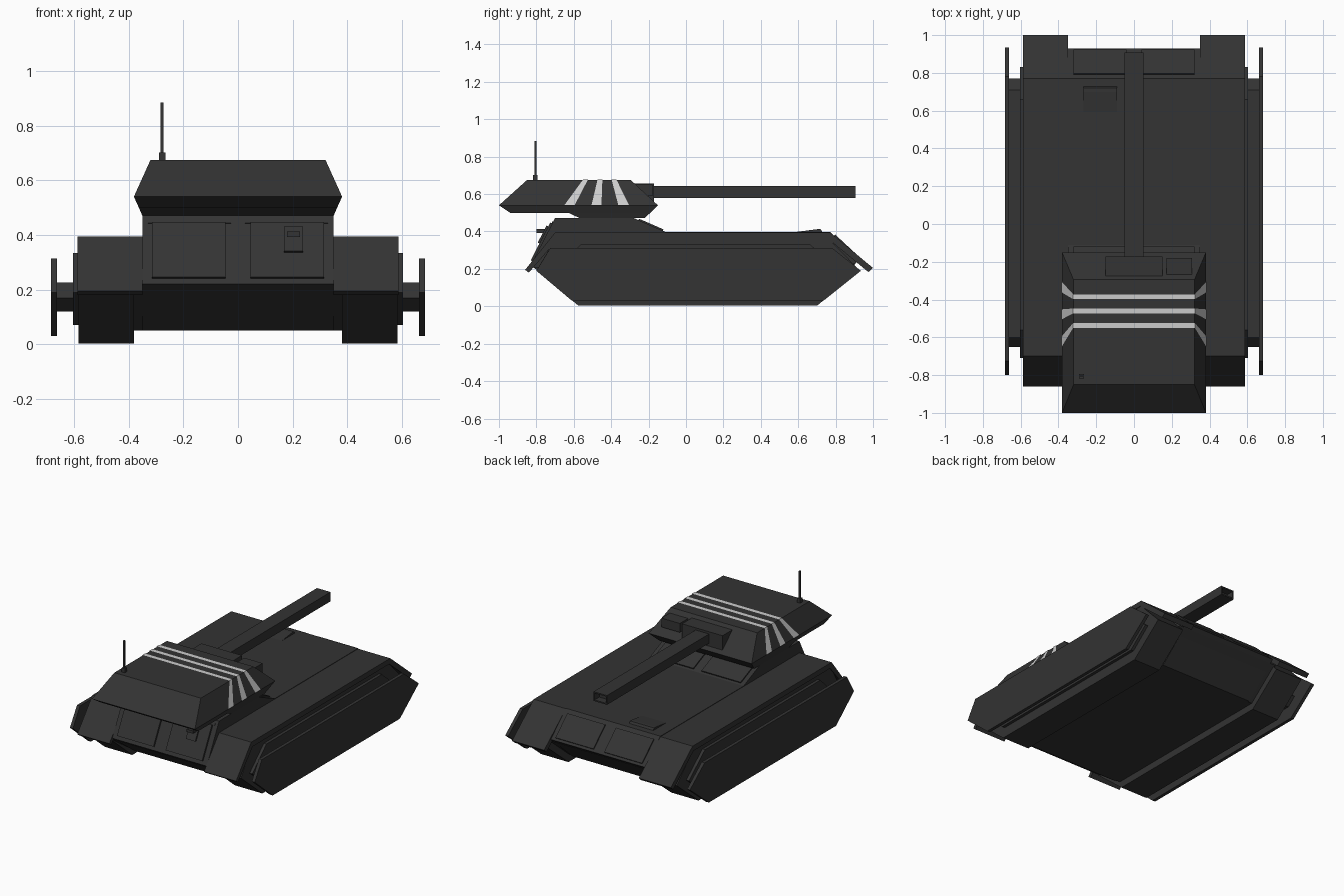
import bpy, bmesh
from mathutils import Vector

if "Cube" in bpy.data.objects:
    bpy.data.objects.remove(bpy.data.objects["Cube"])


def material(name, v):
    m = bpy.data.materials.new(name)
    m.diffuse_color = (v, v, v, 1)
    m.use_nodes = True
    m.node_tree.nodes["Principled BSDF"].inputs["Base Color"].default_value = m.diffuse_color
    return m


DARK = material("dark_paint", 0.033)
LIGHT = material("stripe_paint", 0.65)


def mesh(name, verts, faces, mat=DARK):
    bm = bmesh.new()
    vs = [bm.verts.new(v) for v in verts]
    for f in faces:
        bm.faces.new([vs[i] for i in f])
    if mat is DARK:
        bmesh.ops.recalc_face_normals(bm, faces=bm.faces[:])
    me = bpy.data.meshes.new(name)
    bm.to_mesh(me)
    bm.free()
    me.materials.append(mat)
    ob = bpy.data.objects.new(name, me)
    bpy.context.collection.objects.link(ob)
    return ob


def profile(name, pts, x0, x1):
    """Extrude a (y, z) outline between two x positions."""
    n = len(pts)
    verts = [(x, y, z) for x in (x0, x1) for y, z in pts]
    faces = [tuple(range(n)), tuple(range(n, 2 * n))]
    faces += [(i, (i + 1) % n, n + (i + 1) % n, n + i) for i in range(n)]
    return mesh(name, verts, faces)


def box(name, x0, x1, y0, y1, z0, z1):
    return profile(name, [(y0, z0), (y1, z0), (y1, z1), (y0, z1)], x0, x1)


def loft(name, rings):
    """Stack rectangular rings given as (z, half width, y0, y1)."""
    verts = [p for z, h, a, b in rings
             for p in ((-h, a, z), (h, a, z), (h, b, z), (-h, b, z))]
    faces = [(0, 1, 2, 3), tuple(range(len(verts) - 4, len(verts)))]
    for r in range(0, len(verts) - 4, 4):
        faces += [(r + i, r + (i + 1) % 4, r + 4 + (i + 1) % 4, r + 4 + i) for i in range(4)]
    return mesh(name, verts, faces)


def panel(name, a, b, t0, t1, x0, x1, h):
    """Raised plate on the sloped face running from a to b in (y, z)."""
    a, b = Vector(a), Vector(b)
    d = b - a
    n = Vector((-d.y, d.x)).normalized() * h
    if n.y < 0:
        n = -n
    p, q = a + d * t0, a + d * t1
    return profile(name, [p - n, q - n, q + n, p + n], x0, x1)


# Central hull with raised deck
front = ((-0.70, 0.472), (-0.83, 0.22))
step = ((-0.28, 0.472), (-0.11, 0.398))
rear = ((0.77, 0.398), (0.93, 0.25))
profile("hull", [front[1], front[0], step[0], step[1], rear[0], rear[1],
                 (0.70, 0.05), (-0.60, 0.05)], -0.35, 0.35)
profile("hull_belly", [(-0.82, 0.21), (0.91, 0.23), (0.69, 0.05), (-0.59, 0.05)], -0.39, 0.39)

# Raised panels on the sloped faces
for s in (-1, 1):
    panel("front_panel", *front, 0.12, 0.92, s * 0.045, s * 0.315, 0.012)
    panel("front_panel_top_bar", *front, 0.07, 0.12, s * 0.025, s * 0.33, 0.004)
    panel("step_panel", *step, 0.15, 0.92, s * 0.03, s * 0.32, 0.008)
    panel("rear_panel", *rear, 0.14, 0.92, s * 0.04, s * 0.32, 0.008)

# Phone box and hatch
panel("front_box", *front, 0.20, 0.56, 0.168, 0.238, 0.022)
box("front_box_arm", 0.18, 0.226, -0.80, -0.74, 0.393, 0.412)
profile("deck_hatch", [(0.57, 0.395), (0.73, 0.395), (0.72, 0.412), (0.70, 0.412)], -0.268, -0.09)

for s in (-1, 1):
    # Track body, hexagonal from the side
    profile("track_body", [(-0.80, 0.19), (-0.575, 0.003), (0.70, 0.003), (0.93, 0.19),
                           (0.75, 0.375), (-0.69, 0.375)], s * 0.38, s * 0.583)
    # Bent fender plate
    profile("fender", [(-0.86, 0.195), (-0.70, 0.395), (0.77, 0.395), (1.0, 0.205),
                       (0.975, 0.183), (0.76, 0.36), (-0.685, 0.36), (-0.84, 0.18)],
            s * 0.35, s * 0.588)
    # Stepped carrier between track and skirt
    profile("skirt_rim", [(-0.71, 0.19), (-0.56, 0.07), (0.69, 0.07), (0.83, 0.19),
                          (0.66, 0.333), (-0.56, 0.333)], s * 0.58, s * 0.603)
    profile("skirt_carrier", [(-0.65, 0.17), (-0.59, 0.12), (0.71, 0.12), (0.77, 0.17),
                              (0.71, 0.225), (-0.60, 0.225)], s * 0.60, s * 0.665)
    # Outer skirt
    profile("side_skirt", [(-0.80, 0.19), (-0.61, 0.03), (0.735, 0.03), (0.935, 0.19),
                           (0.78, 0.313), (-0.725, 0.313)], s * 0.662, s * 0.684)

# Turret and its neck
loft("turret", [(0.50, 0.363, -0.94, -0.19), (0.54, 0.381, -1.0, -0.15),
                (0.675, 0.32, -0.85, -0.295)])
loft("turret_neck", [(0.472, 0.351, -0.57, -0.22), (0.501, 0.363, -0.63, -0.19)])

# Wrap-around stripes: top edge and lower edge (y from, y to)
for (a, b), (c, d) in (((-0.372, -0.398), (-0.305, -0.362)),
                       ((-0.447, -0.473), (-0.452, -0.505)),
                       ((-0.524, -0.55), (-0.595, -0.65))):
    path = [(-0.383, 0.541, c, d), (-0.322, 0.678, a, b), (0.322, 0.678, a, b), (0.383, 0.541, c, d)]
    verts = [(x, y, z) for x, z, p, q in path for y in (p, q)]
    mesh("turret_stripe", verts, [(2 * i, 2 * i + 1, 2 * i + 3, 2 * i + 2) for i in range(3)], LIGHT)

# Gun: mantlet, sight and hollow-ended barrel
box("mantlet", -0.15, 0.15, -0.28, -0.172, 0.56, 0.657)
box("gun_sight", 0.172, 0.308, -0.27, -0.18, 0.59, 0.65)
barrel = box("barrel", -0.05, 0.05, -0.22, 0.907, 0.58, 0.642)
bm = bmesh.new()
bm.from_mesh(barrel.data)
muzzle = max(bm.faces, key=lambda f: f.calc_center_median().y)
bmesh.ops.inset_individual(bm, faces=[muzzle], thickness=0.012)
for v in bmesh.ops.extrude_discrete_faces(bm, faces=[muzzle])["faces"][0].verts:
    v.co.y -= 0.05
bm.to_mesh(barrel.data)
bm.free()

# Antenna
box("antenna_base", -0.29, -0.266, -0.817, -0.793, 0.67, 0.702)
box("antenna", -0.283, -0.273, -0.81, -0.80, 0.70, 0.884)
